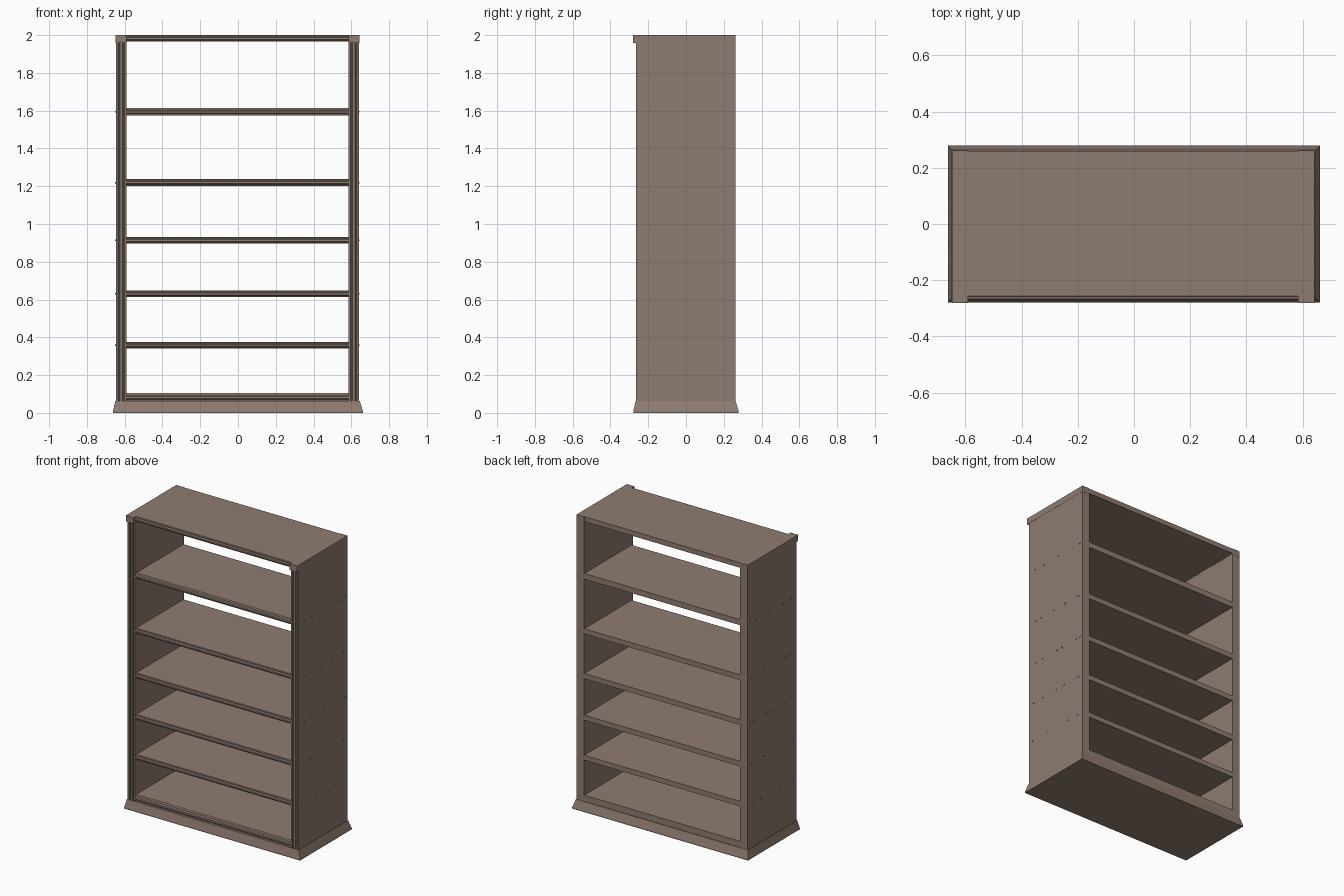
import bpy, bmesh
from mathutils import Vector

if "Cube" in bpy.data.objects:
    bpy.data.objects.remove(bpy.data.objects["Cube"])

CX = -0.003               # slight sideways offset of the carcass
OUT, INN = 0.644, 0.588   # outer and inner half widths
FRONT, BACK = -0.265, 0.261

wood = bpy.data.materials.new("grey brown wood")
wood.diffuse_color = (0.275, 0.203, 0.165, 1)
wood.use_nodes = True
wood.node_tree.nodes["Principled BSDF"].inputs["Base Color"].default_value = wood.diffuse_color


def finish(name, bm):
    bmesh.ops.recalc_face_normals(bm, faces=bm.faces)
    me = bpy.data.meshes.new(name)
    bm.to_mesh(me)
    bm.free()
    me.materials.append(wood)
    ob = bpy.data.objects.new(name, me)
    bpy.context.collection.objects.link(ob)
    return ob


def prism(name, pts, offset):
    """Extrude a closed outline of 3D points along an offset."""
    bm = bmesh.new()
    face = bm.faces.new([bm.verts.new(p) for p in pts])
    new = bmesh.ops.extrude_face_region(bm, geom=[face])["geom"]
    bmesh.ops.translate(bm, vec=Vector(offset),
                        verts=[v for v in new if isinstance(v, bmesh.types.BMVert)])
    return finish(name, bm)


def box(name, x0, x1, y0, y1, z0, z1):
    return prism(name, [(x0, y0, z0), (x1, y0, z0), (x1, y1, z0), (x0, y1, z0)],
                 (0, 0, z1 - z0))


def board(name, z0, z1, front):
    """Shelf board with a moulded front edge: bead between two small steps."""
    t = z1 - z0
    edge = [(0.010, 0), (0.010, 0.16), (0.004, 0.22), (0.0, 0.32), (0.0, 0.62),
            (0.004, 0.70), (0.009, 0.74), (0.009, 0.88), (0.012, 1.0)]
    pts = [(CX - INN, front + d, z0 + h * t) for d, h in edge]
    pts += [(CX - INN, BACK - 0.002, z1), (CX - INN, BACK - 0.002, z0)]
    prism(name, pts, (2 * INN, 0, 0))


# Plinth with flared sides
bm = bmesh.new()
rings = []
for x0, x1, y0, y1, z in [(-0.662, 0.662, -0.279, 0.279, 0),
                          (-0.662, 0.662, -0.279, 0.279, 0.008),
                          (-0.656, 0.654, -0.273, 0.271, 0.034),
                          (-0.650, 0.645, -0.267, 0.263, 0.062)]:
    rings.append([bm.verts.new(p) for p in
                  [(x0, y0, z), (x1, y0, z), (x1, y1, z), (x0, y1, z)]])
for a, b in zip(rings, rings[1:]):
    for i in range(4):
        j = (i + 1) % 4
        bm.faces.new([a[i], a[j], b[j], b[i]])
bm.faces.new(rings[0])
bm.faces.new(rings[-1])
finish("plinth", bm)

# Shelves, with wider gaps toward the top
levels = [(0.062, 0.104), (0.342, 0.376), (0.614, 0.649), (0.897, 0.932),
          (1.202, 1.237), (1.575, 1.613)]
for i, (z0, z1) in enumerate(levels):
    board(f"shelf_{i + 1}", z0, z1, -0.262)

# Top board
board("top_board", 1.966, 2.0, -0.268)

# Nail positions along the depth for each shelf level
nails = [[-0.23, -0.08, 0.12, 0.21], [-0.22, -0.13, 0.0, 0.08, 0.22],
         [-0.20, -0.13, 0.01, 0.06, 0.20, 0.235], [-0.20, -0.145, -0.02, 0.09, 0.22],
         [-0.205, -0.12, 0.02, 0.17, 0.235]]

for side, s in (("left", -1), ("right", 1)):
    # Side panel with fluted front edge
    w = OUT - INN
    flutes = [(0, 0), (0.20, 0), (0.24, 0.010), (0.32, 0.010), (0.36, 0),
              (0.62, 0), (0.66, 0.010), (0.74, 0.010), (0.78, 0), (1, 0)]
    pts = [(CX + s * (INN + f * w), FRONT + d, 0.06) for f, d in flutes]
    pts += [(CX + s * OUT, BACK, 0.06), (CX + s * INN, BACK, 0.06)]
    prism(f"{side}_side_panel", pts, (0, 0, 1.90))

    # End cap over the panel, projecting at the front
    xa, xb = sorted((CX + s * (INN - 0.0005), CX + s * (OUT + 0.001)))
    box(f"{side}_top_cap", xa, xb, -0.281, BACK + 0.001, 1.958, 2.0)

    # Tiny nail heads at each shelf level
    for k, row in enumerate(nails):
        z = sum(levels[k + 1]) / 2
        for y in row:
            xa, xb = sorted((CX + s * (OUT - 0.002), CX + s * (OUT + 0.003)))
            box(f"{side}_nail", xa, xb, y - 0.004, y + 0.004, z - 0.004, z + 0.004)
